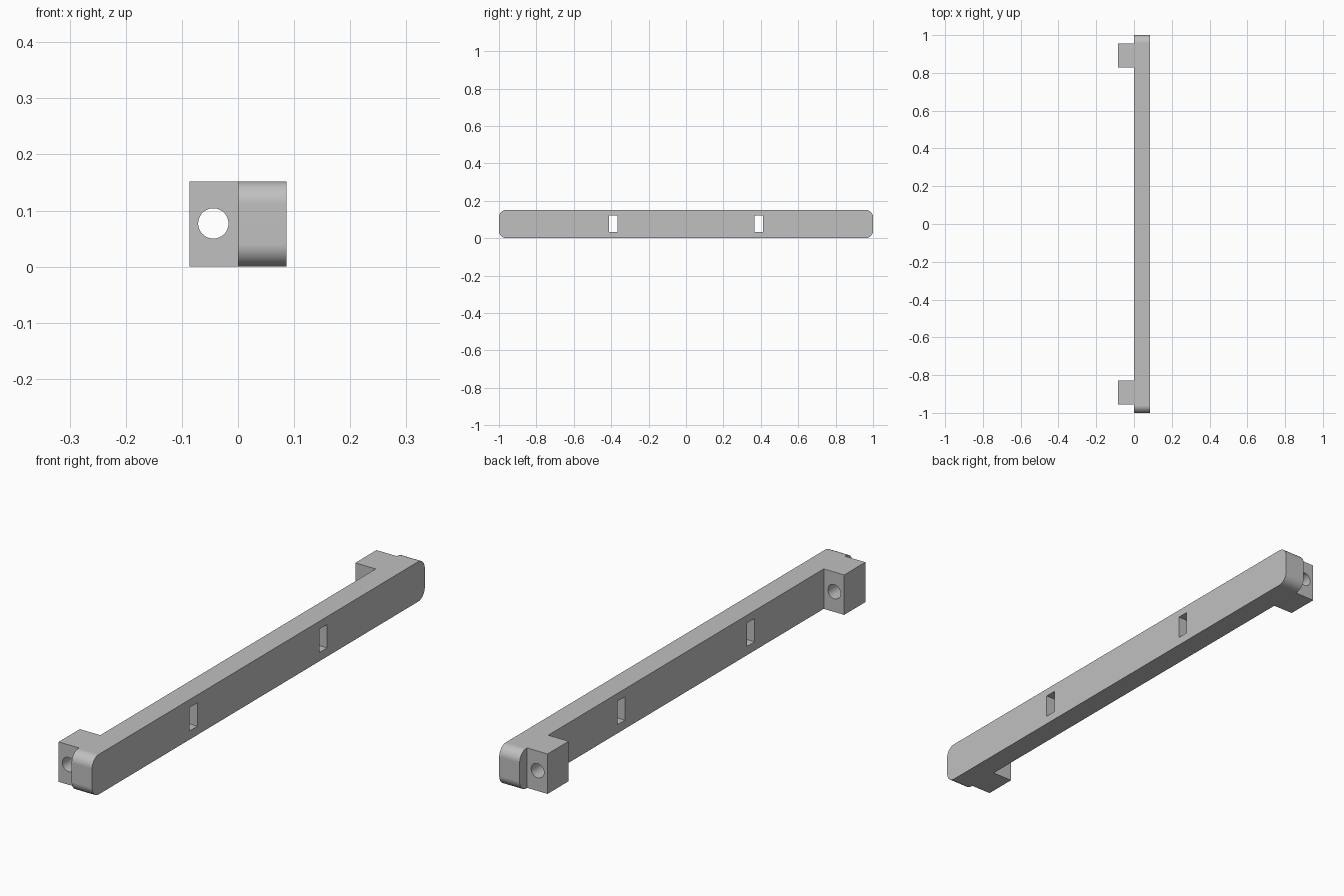
import bpy
import bmesh
import math
from mathutils import Matrix, Vector

cube = bpy.data.objects.get("Cube")
if cube:
    bpy.data.objects.remove(cube, do_unlink=True)

HEIGHT = 0.152
HALF_WIDTH = 0.086
CORNER = 0.04

grey = bpy.data.materials.new("light grey")
grey.use_nodes = True
colour = (0.53, 0.53, 0.53, 1)
grey.diffuse_color = colour
grey.node_tree.nodes["Principled BSDF"].inputs["Base Color"].default_value = colour


def add_object(name, bm):
    mesh = bpy.data.meshes.new(name)
    bm.to_mesh(mesh)
    bm.free()
    mesh.materials.append(grey)
    obj = bpy.data.objects.new(name, mesh)
    bpy.context.collection.objects.link(obj)
    return obj


def box(low, high):
    low, high = Vector(low), Vector(high)
    bm = bmesh.new()
    bmesh.ops.create_cube(bm, size=1, matrix=Matrix.Translation((low + high) / 2)
                          @ Matrix.Diagonal((*(high - low), 1)))
    return bm


def combine(target, tool, operation):
    mod = target.modifiers.new(operation.lower(), "BOOLEAN")
    mod.operation = operation
    mod.solver = "EXACT"
    mod.object = tool
    bpy.context.view_layer.objects.active = target
    bpy.ops.object.modifier_apply(modifier=mod.name)
    bpy.data.objects.remove(tool, do_unlink=True)


# Long bar with rounded ends
bm = box((0, -1, 0), (HALF_WIDTH, 1, HEIGHT))
ends = [e for e in bm.edges
        if abs(e.verts[0].co.x - e.verts[1].co.x) > 0.01]
bmesh.ops.bevel(bm, geom=ends, offset=CORNER, segments=12, profile=0.5,
                affect="EDGES")
bar = add_object("mounting_bar", bm)

for side in (-1, 1):
    # Mounting lug near each end
    y0, y1 = sorted((side * 0.828, side * 0.955))
    lug = add_object("lug", box((-HALF_WIDTH, y0, 0), (0.03, y1, HEIGHT)))
    combine(bar, lug, "UNION")

for side in (-1, 1):
    # Round screw hole through the lug
    bm = bmesh.new()
    place = Matrix.Translation((-0.044, side * 0.89, 0.077))
    bmesh.ops.create_cone(bm, cap_ends=True, segments=48, radius1=0.027,
                          radius2=0.027, depth=0.2,
                          matrix=place @ Matrix.Rotation(math.pi / 2, 4, "X"))
    combine(bar, add_object("hole_cutter", bm), "DIFFERENCE")

    # Rectangular slot through the bar
    y = side * 0.39
    slot = box((-0.05, y - 0.023, 0.033), (0.15, y + 0.023, 0.122))
    combine(bar, add_object("slot_cutter", slot), "DIFFERENCE")

# Smooth rounds, crisp flats
bpy.ops.object.select_all(action="DESELECT")
bar.select_set(True)
bpy.context.view_layer.objects.active = bar
bpy.ops.object.shade_smooth_by_angle(angle=math.radians(30))
normals = bar.modifiers.new("flat_faces", "WEIGHTED_NORMAL")
normals.keep_sharp = True
